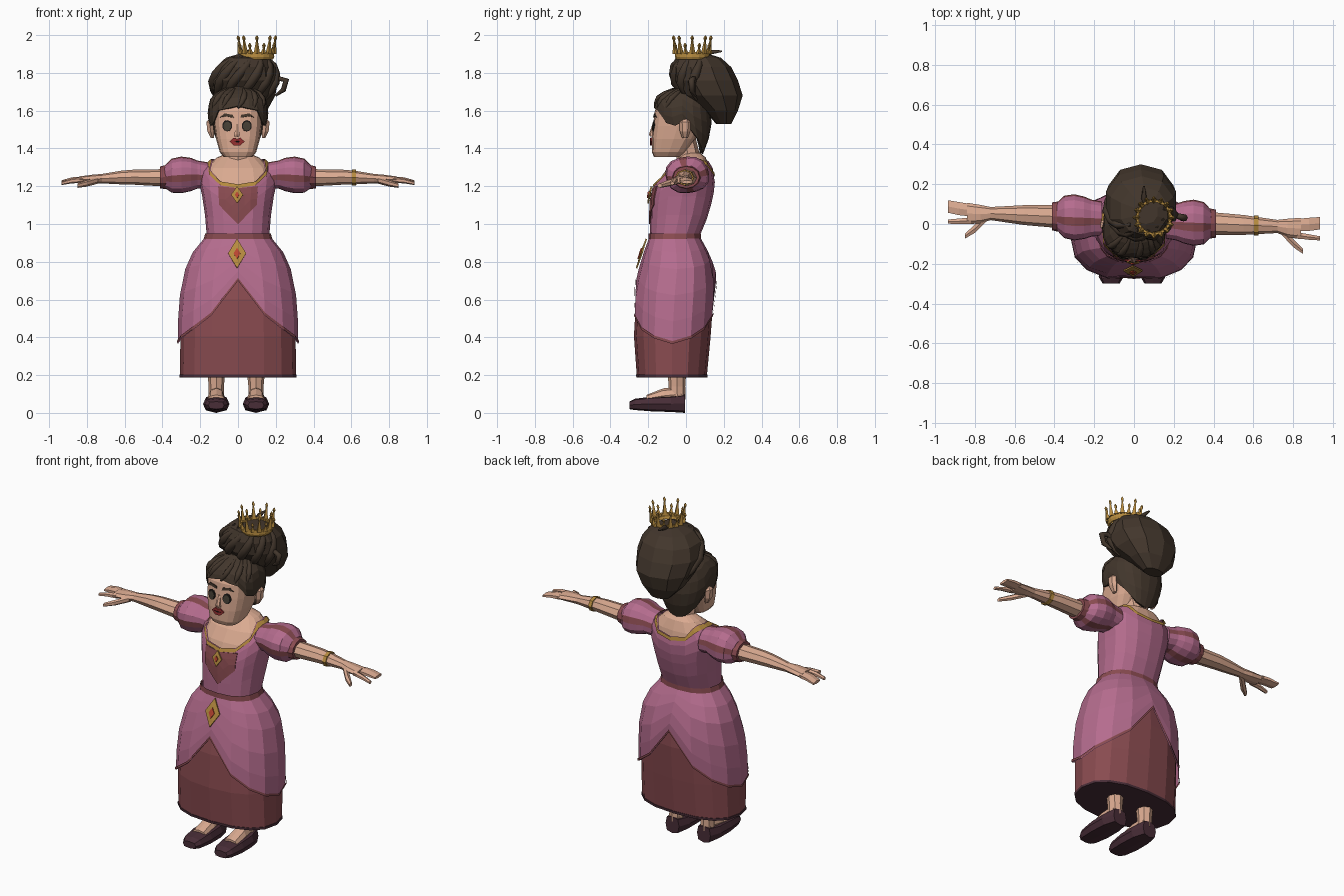
import bpy, bmesh, math
from mathutils import Vector
from mathutils.bvhtree import BVHTree

if "Cube" in bpy.data.objects:
    bpy.data.objects.remove(bpy.data.objects["Cube"])


def material(name, *rgb):
    m = bpy.data.materials.new(name)
    m.use_nodes = True
    m.diffuse_color = (*rgb, 1)
    m.node_tree.nodes["Principled BSDF"].inputs["Base Color"].default_value = (*rgb, 1)
    return m


SKIN = material("skin", .70, .40, .28)
PINK = material("pink_cloth", .46, .15, .27)
ROSE = material("rose_cloth", .25, .07, .08)
PLUM = material("plum_leather", .065, .026, .038)
GOLD = material("gold", .47, .26, .05)
HAIR = material("brown_hair", .055, .037, .025)
LIP = material("lip_red", .30, .03, .03)
GEM = material("gem_red", .50, .06, .03)
DARK = material("lash_black", .012, .01, .009)
IRIS = material("iris_olive", .06, .05, .035)


def add(name, bm, *mats):
    mesh = bpy.data.meshes.new(name)
    bm.to_mesh(mesh)
    bm.free()
    for m in mats:
        mesh.materials.append(m)
    obj = bpy.data.objects.new(name, mesh)
    bpy.context.collection.objects.link(obj)
    return obj


def build(name, tubes, *mats, caps=True):
    """Skin each list of rings into a closed tube, all in one object."""
    bm = bmesh.new()
    for rings in tubes:
        rows = [[bm.verts.new(p) for p in ring] for ring in rings]
        n = len(rows[0])
        for a, b in zip(rows, rows[1:]):
            for j in range(n):
                k = (j + 1) % n
                bm.faces.new((a[j], a[k], b[k], b[j]))
        if caps:
            bm.faces.new(rows[0][::-1])
            bm.faces.new(rows[-1])
    bmesh.ops.recalc_face_normals(bm, faces=bm.faces)
    return add(name, bm, *mats)


def rounded(v, p):
    return math.copysign(abs(v) ** (2 / p), v)


def tube(axis, stations, n=8, p=2, dent=0):
    """Rings across an axis; a station is (along, u, v, u_radius, v_radius)."""
    rings = []
    for t, u, v, ru, rv in stations:
        ring = []
        for j in range(n):
            a = 2 * math.pi * j / n
            k = 1 - dent * (j % 4 < 2)
            q = [u + k * ru * rounded(math.sin(a), p), v - k * rv * rounded(math.cos(a), p)]
            q.insert("xyz".index(axis), t)
            ring.append(q)
        rings.append(ring)
    return rings


def lerp(table, t):
    """Interpolate the rows of a table keyed by its first column."""
    if t <= table[0][0]:
        return table[0][1:]
    for a, b in zip(table, table[1:]):
        if t <= b[0]:
            f = (t - a[0]) / (b[0] - a[0])
            return [x + (y - x) * f for x, y in zip(a[1:], b[1:])]
    return table[-1][1:]


def point(profile, a, z, p=2.4, grow=0):
    """Point on a body whose profile rows are (z, cx, cy, rx, ry)."""
    cx, cy, rx, ry = lerp(profile, z)
    return (cx + (rx + grow) * rounded(math.sin(a), p),
            cy - (ry + grow) * rounded(math.cos(a), p), z)


def edge(e, deg, shift=0):
    return (lerp(e, min(deg, 360 - deg))[0] if isinstance(e, list) else e) + shift


def shell(name, profile, low, high, mat, cols=16, p=2.4, grow=0, strip=0, caps=False):
    """Wrap a profile; low and high are heights or (degrees, height) tables.
    A strip keeps only a band of that height: up from low, or down from high if negative."""
    z0, z1 = profile[0][0], profile[-1][0]
    steps = [0, 1] if strip else [(r[0] - z0) / (z1 - z0) for r in profile]
    rings = []
    for t in steps:
        ring = []
        for j in range(cols):
            deg = 360 * j / cols
            lo, hi = edge(low, deg), edge(high, deg)
            if strip > 0:
                hi = lo + strip
            elif strip < 0:
                lo = hi + strip
            ring.append(point(profile, math.radians(deg), lo + (hi - lo) * t, p, grow))
        rings.append(ring)
    return build(name, [rings], mat, caps=caps)


def decal(name, pts, target, mat, off=.006):
    """Thin plate of (x, z) points laid on the front of a target."""
    m = target.data
    tree = BVHTree.FromPolygons([v.co for v in m.vertices], [list(f.vertices) for f in m.polygons])
    bm = bmesh.new()
    bm.faces.new([bm.verts.new((x, 0, z)) for x, z in pts])
    bmesh.ops.triangulate(bm, faces=bm.faces[:])
    bmesh.ops.subdivide_edges(bm, edges=bm.edges[:], cuts=2, use_grid_fill=True)
    for v in bm.verts:
        hit = tree.ray_cast(Vector((v.co.x, -2, v.co.z)), Vector((0, 1, 0)))[0]
        v.co.y = (hit.y if hit else -.16) - off
    bm.normal_update()
    bmesh.ops.reverse_faces(bm, faces=[f for f in bm.faces if f.normal.y > 0])
    obj = add(name, bm, mat)
    obj.modifiers.new("thickness", "SOLIDIFY").thickness = .008
    return obj


def oval(cx, cz, rx, rz, n=10):
    return [(cx + rx * math.sin(2 * math.pi * i / n), cz + rz * math.cos(2 * math.pi * i / n))
            for i in range(n)]


def lock(name, pts, radius, mat=HAIR):
    c = bpy.data.curves.new(name, "CURVE")
    c.dimensions, c.bevel_depth, c.bevel_resolution, c.use_fill_caps = "3D", radius, 1, True
    s = c.splines.new("POLY")
    s.points.add(len(pts) - 1)
    for i, (q, co) in enumerate(zip(s.points, pts)):
        q.co = (*co, 1)
        q.radius = .35 + .65 * math.sin(math.pi * i / (len(pts) - 1))
    c.materials.append(mat)
    bpy.context.collection.objects.link(bpy.data.objects.new(name, c))


# Skirts: underskirt, and an overskirt parted at front and back
under = [(.19, 0, -.075, .308, .185), (.4, 0, -.073, .305, .203), (.6, 0, -.06, .295, .205),
         (.75, 0, -.05, .26, .185)]
over = [(.36, 0, -.072, .318, .213), (.48, 0, -.068, .318, .217), (.62, 0, -.06, .308, .222),
        (.76, 0, -.047, .28, .204), (.85, 0, -.052, .24, .172), (.935, 0, -.06, .17, .132)]
hem = [(0, .70), (22.5, .515), (45, .44), (67.5, .395), (90, .365),
       (112.5, .395), (135, .44), (157.5, .515), (180, .70)]
shell("underskirt", under, .2, .75, ROSE, caps=True)
shell("underskirt_hem", under, .188, .2, PLUM, grow=.003, strip=.014, caps=True)
overskirt = shell("overskirt", over, hem, .935, PINK)
shell("overskirt_trim", over, hem, .9, ROSE, grow=.006, strip=.015)

# Bodice, neckline, belt and the skin inside the neckline
body = [(.93, 0, -.06, .165, .13), (1.05, 0, -.035, .175, .155), (1.15, 0, -.02, .19, .165),
        (1.22, 0, -.005, .205, .158), (1.29, 0, .01, .195, .13), (1.35, 0, .035, .13, .085)]
neckline = [(0, 1.21), (22.5, 1.225), (45, 1.285), (67.5, 1.34), (112.5, 1.345),
            (135, 1.33), (157.5, 1.285), (180, 1.27)]
bodice = shell("bodice", body, .93, neckline, PINK)
shell("neckline_trim", body, 1, neckline, GOLD, grow=.007, strip=-.02)
shell("belt", [(.92, 0, -.06, .18, .137), (.95, 0, -.06, .172, .136)], .92, .95, ROSE, grow=.002)
shell("chest", body[2:] + [(1.375, 0, .03, .07, .06)], 1.17, 1.375, SKIN, grow=-.013, caps=True)
build("neck", [tube("z", [(1.32, 0, .02, .075, .07), (1.37, 0, .01, .062, .062),
                          (1.46, 0, -.01, .06, .06)])], SKIN)
decal("stomacher", [(-.105, 1.2), (0, 1.19), (.105, 1.2), (.1, 1.1), (0, 1.0), (-.1, 1.1)],
      bodice, ROSE)


def jewel(name, target, z, w, h):
    for part, k, mat, off in (("setting", 1, GOLD, .018), ("stone", .38, GEM, .024)):
        decal(name + "_" + part, oval(-.005, z, w * k, h * k, 4), target, mat, off)


jewel("belt_jewel", overskirt, .845, .048, .078)
jewel("brooch", bodice, 1.155, .032, .045)

# Head and face
skull = [(1.355, 0, -.1, .075, .07), (1.38, 0, -.09, .096, .09), (1.45, 0, -.065, .116, .115),
         (1.52, 0, -.043, .126, .132), (1.6, 0, -.033, .13, .132), (1.68, 0, -.02, .1, .1)]
head = shell("head", skull, 1.355, 1.68, SKIN, p=3, caps=True)
build("nose", [tube("z", [(1.462, -.005, -.178, .02, .012), (1.475, -.005, -.18, .016, .016),
                          (1.53, -.005, -.172, .008, .006)], 6)], SKIN)
decal("lips", [(-.045, 1.437), (-.022, 1.457), (-.005, 1.45), (.012, 1.457), (.035, 1.437),
               (.012, 1.415), (-.022, 1.415)], head, LIP, .01)
decal("mouth_line", [(-.028, 1.438), (.018, 1.438), (-.005, 1.431)], head, DARK, .012)
for s, side in ((1, "left"), (-1, "right")):
    x = -.005 + s * .052
    decal(side + "_lashes", oval(x, 1.52, .027, .03), head, DARK, .004)
    decal(side + "_iris", oval(x, 1.518, .021, .024), head, IRIS, .007)
    decal(side + "_brow", [(x - s * .034, 1.563), (x - s * .03, 1.578), (x + s * .015, 1.586),
                           (x + s * .038, 1.565), (x + s * .012, 1.571)], head, HAIR)
    build(side + "_ear", [tube("z", [(1.455, s * .135, -.005, .01, .015),
                                     (1.49, s * .145, -.005, .02, .028),
                                     (1.54, s * .15, -.005, .02, .03),
                                     (1.56, s * .14, -.005, .012, .015)], 6)], SKIN)

# Hair cap, bun and loose locks
cap = [(1.37, 0, .04, .075, .05), (1.45, 0, .03, .12, .09), (1.53, 0, -.01, .155, .145),
       (1.6, 0, -.022, .162, .153), (1.66, 0, -.018, .148, .14), (1.7, 0, 0, .115, .11),
       (1.725, 0, .01, .06, .06)]
hairline = [(0, 1.625), (20, 1.61), (40, 1.6), (55, 1.53), (72, 1.52), (90, 1.545),
            (108, 1.45), (135, 1.39), (180, 1.37)]
hair = shell("hair_cap", cap, hairline, 1.725, HAIR, cols=20)
hair.modifiers.new("thickness", "SOLIDIFY").thickness = .02
build("hair_crown", [tube("z", [(1.68, 0, 0, .1, .1), (1.727, 0, .01, .06, .06)])], HAIR)
bun = [(1.53, .03, .2, .06, .04), (1.6, .03, .185, .13, .09), (1.68, .035, .14, .17, .16),
       (1.76, .035, .1, .185, .175), (1.83, .04, .08, .165, .16), (1.88, .05, .065, .12, .12),
       (1.9, .06, .06, .06, .06)]
shell("bun", bun, 1.53, 1.9, HAIR, cols=10, p=2.2, caps=True)
for k in range(6):
    lock("bun_strand", [point(bun, -1.7 + .5 * k + .18 * i, 1.66 + .045 * i, 2.2, -.012)
                        for i in range(6)], .028)
for k in range(5):
    a = -1 + k * .5
    lock("fringe_strand", [point(cap, a + .08 * i, 1.615 + .025 * i, 2.4, -.006)
                           for i in range(5)], .018)
lock("side_curl", [(.17, .06, 1.72), (.22, .04, 1.77), (.255, .03, 1.76), (.24, .03, 1.71),
                   (.2, .05, 1.68)], .018)
lock("top_curl", [(.06, .08, 1.88), (.05, .13, 1.91), (.05, .19, 1.915)], .014)

# Crown: band with jewelled points
CX, CY = .1, .033
band = [(1.87, CX, CY, .085, .085), (1.885, CX, CY, .092, .092), (1.91, CX, CY, .09, .09)]
crown = shell("crown_band", band, 1.87, 1.91, GOLD, p=2)
crown.modifiers.new("thickness", "SOLIDIFY").thickness = .012
spikes = []
for k in range(16):
    a = 2 * math.pi * k / 16
    sx, sy = math.sin(a), -math.cos(a)
    top = 1.985 if k % 2 == 0 else 1.945
    spikes.append(tube("z", [(z, CX + r * sx, CY + r * sy, w, w) for z, r, w in (
        (1.9, .087, .017), (top - .015, .096, .005), (top, .098, .01), (top + .014, .1, .002))], 4))
build("crown_points", spikes, GOLD)

# Arms, puffed sleeves, legs and shoes
for s, side in ((1, "left"), (-1, "right")):
    def limb(stations, n=8, p=2, dent=0):
        return tube("x", [(s * x, .02 + y - .045 * s * x, z, ry, rz)
                          for x, y, z, ry, rz in stations], n, p, dent)

    arm = limb([(.18, 0, 1.25, .05, .05), (.41, 0, 1.245, .056, .045), (.55, 0, 1.248, .05, .04),
                (.62, 0, 1.246, .043, .036), (.72, 0, 1.24, .033, .025), (.77, -.005, 1.238, .046, .023),
                (.84, -.005, 1.234, .054, .018)])
    fingers = limb([(.83, .013, 1.234, .036, .017), (.88, .018, 1.232, .038, .015),
                    (.935, .026, 1.222, .036, .009)], 6)
    index = limb([(.82, -.04, 1.234, .018, .016), (.88, -.046, 1.228, .016, .013),
                  (.935, -.05, 1.215, .012, .009)], 6)
    thumb = limb([(.74, -.02, 1.232, .022, .018), (.80, -.08, 1.215, .024, .017),
                  (.85, -.12, 1.203, .014, .012)], 6)
    build(side + "_arm", [arm, fingers, index, thumb], SKIN)
    puff = build(side + "_sleeve", [limb([
        (.16, 0, 1.255, .09, .075), (.215, 0, 1.262, .098, .078), (.25, 0, 1.262, .112, .093),
        (.3, 0, 1.26, .122, .102), (.35, 0, 1.256, .112, .095), (.388, 0, 1.25, .072, .062)],
        16, 2, .05)], PINK, ROSE)
    for f in puff.data.polygons:
        if len(f.vertices) == 4 and f.index % 16 % 4 == 0:
            f.material_index = 1
    build(side + "_cuff", [limb([(.38, 0, 1.248, .076, .064), (.412, 0, 1.247, .07, .058)], 12)], ROSE)
    if s > 0:
        build("bracelet", [limb([(.603, 0, 1.246, .051, .043), (.625, 0, 1.246, .05, .042)])], GOLD)

    x = -.01 + s * .105
    leg = tube("z", [(.07, x, -.045, .04, .042), (.14, x, -.048, .04, .044),
                     (.2, x, -.048, .046, .048), (.45, x, -.05, .055, .055)])
    foot = tube("y", [(-.21, x, .075, .045, .02), (-.12, x, .09, .043, .04),
                      (-.02, x, .1, .033, .04)])
    build(side + "_leg", [leg, foot], SKIN)
    build(side + "_shoe", [tube("y", [
        (-.3, x, .04, .042, .02), (-.27, x, .045, .06, .03), (-.18, x, .047, .07, .039),
        (-.08, x, .048, .067, .043), (-.005, x, .05, .045, .05)], 8, 3.2)], PLUM)
